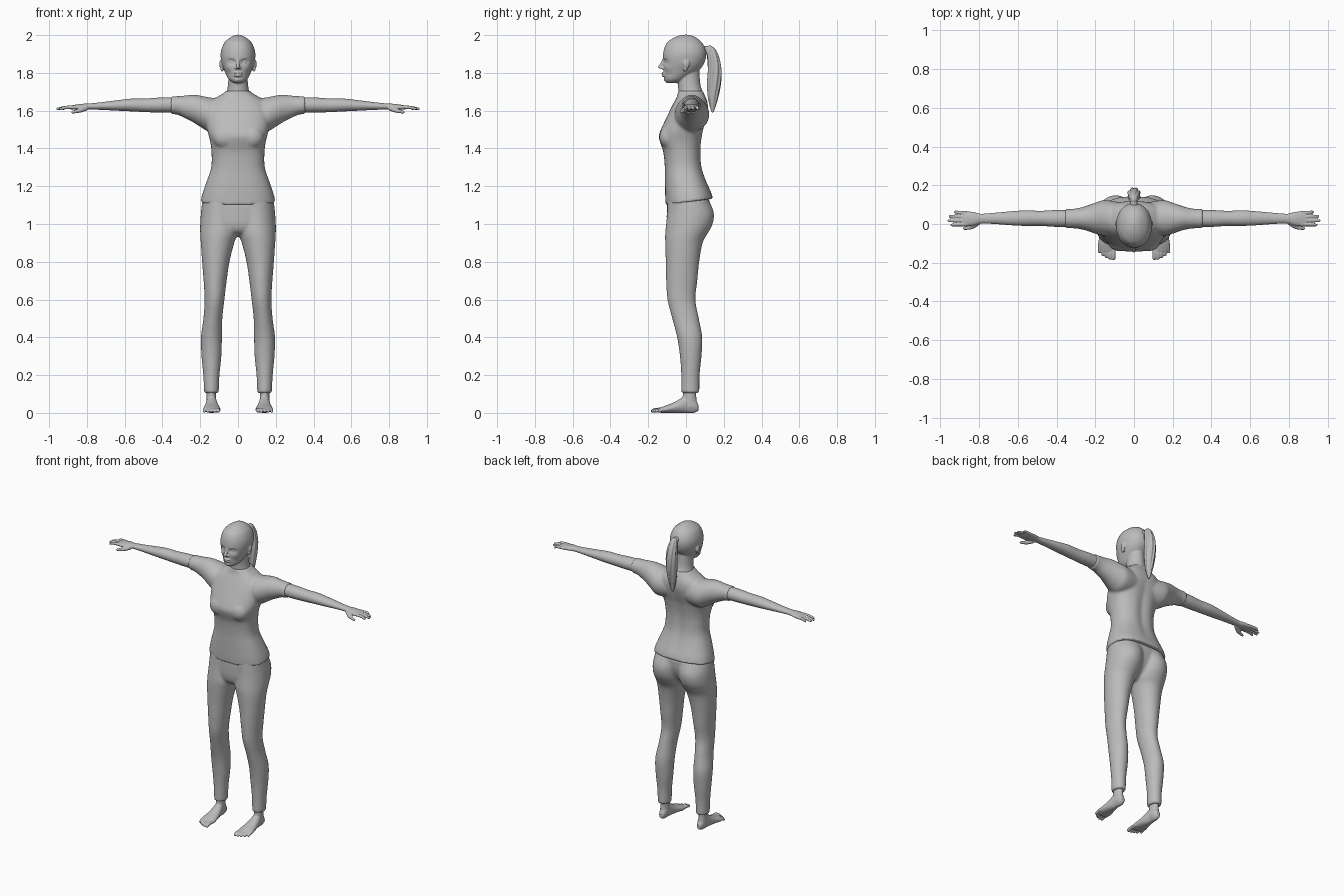
import bpy
import bmesh
import math
from mathutils import Matrix, Vector

# All part measurements are in hundredths of a unit
UNIT = 0.01

cube = bpy.data.objects.get("Cube")
if cube:
    bpy.data.objects.remove(cube, do_unlink=True)

grey = bpy.data.materials.new("plain grey")
grey.use_nodes = True
colour = (0.5, 0.5, 0.5, 1)
grey.diffuse_color = colour
for node in grey.node_tree.nodes:
    if node.type == "BSDF_PRINCIPLED":
        node.inputs["Base Color"].default_value = colour
        node.inputs["Roughness"].default_value = 0.7


def smooth_rows(rows, steps=6):
    """Spline through rows of numbers."""
    rows = [Vector(r) for r in rows]
    out = []
    for i in range(len(rows) - 1):
        b, c = rows[i], rows[i + 1]
        a = rows[i - 1] if i else b * 2 - c
        d = rows[i + 2] if i + 2 < len(rows) else c * 2 - b
        for k in range(steps):
            t = k / steps
            out.append(b + (c - a) * (t / 2)
                       + (a * 2 - b * 5 + c * 4 - d) * (t * t / 2)
                       + (b * 3 - a - c * 3 + d) * (t * t * t / 2))
    return out + [rows[-1]]


def skin(bm, rings):
    """Close a stack of rings into a solid."""
    loops = [[bm.verts.new(p) for p in ring] for ring in rings]
    n = len(loops[0])
    for low, high in zip(loops, loops[1:]):
        for i in range(n):
            j = (i + 1) % n
            bm.faces.new((low[i], low[j], high[j], high[i]))
    bm.faces.new(loops[0])
    bm.faces.new(loops[-1])


def loft(bm, axis, rows, power=2.0, ripple=0.0, n=48):
    """Rows: place on axis, then extents (min, max, min, max) across it.
    A row of four has a half width in place of the first min and max."""
    if len(rows[0]) == 4:
        rows = [(t, -w, w, lo, hi) for t, w, lo, hi in rows]
    rings = []
    for k, (t, u0, u1, v0, v1) in enumerate(smooth_rows(rows)):
        ring = []
        for i in range(n):
            a = math.tau * i / n
            c, s = math.cos(a), math.sin(a)
            r = 0.5 * (1 + ripple * math.cos(8 * a + k / 6))
            u = (u0 + u1) / 2 + (u1 - u0) * r * math.copysign(abs(c) ** (2 / power), c)
            v = (v0 + v1) / 2 + (v1 - v0) * r * math.copysign(abs(s) ** (2 / power), s)
            ring.append({"x": (t, u, v), "y": (u, t, v), "z": (u, v, t)}[axis])
        rings.append(ring)
    skin(bm, rings)


def tube(bm, rows, n=14):
    """Round-ended finger through rows of x, y, z, radius."""
    pts = smooth_rows(rows, 4)
    way = (pts[-1] - pts[-2]).to_3d().normalized()
    tip, r = pts[-1].to_3d(), pts[-1][3]
    pts += [Vector((*(tip + way * r * math.sin(a)), r * math.cos(a))) for a in (0.5, 1.0, 1.4)]
    turn = (tip - pts[0].to_3d()).to_track_quat("Z", "Y")
    skin(bm, [[p.to_3d() + turn @ Vector((math.cos(a), math.sin(a), 0)) * p[3]
               for a in (math.tau * i / n for i in range(n))] for p in pts])


def ball(bm, centre, radii):
    place = Matrix.Translation(centre) @ Matrix.Diagonal((*radii, 1))
    bmesh.ops.create_uvsphere(bm, u_segments=24, v_segments=16, radius=1, matrix=place)


def press(bm, centre, radii, push):
    """Soft dent or bulge along y."""
    for v in bm.verts:
        d = sum(((a - b) / r) ** 2 for a, b, r in zip(v.co, centre, radii))
        v.co.y += push * math.exp(-d)


def mirror(bm):
    copy = bmesh.ops.duplicate(bm, geom=bm.verts[:] + bm.edges[:] + bm.faces[:])["geom"]
    for v in copy:
        if isinstance(v, bmesh.types.BMVert):
            v.co.x *= -1


def finish(bm, name, voxel, rounds):
    """Fuse overlapping solids into one smooth surface."""
    bmesh.ops.recalc_face_normals(bm, faces=bm.faces[:])
    bm.transform(Matrix.Scale(UNIT, 4))
    for f in bm.faces:
        f.smooth = True
    mesh = bpy.data.meshes.new(name)
    bm.to_mesh(mesh)
    bm.free()
    mesh.materials.append(grey)
    ob = bpy.data.objects.new(name, mesh)
    bpy.context.collection.objects.link(ob)
    fuse = ob.modifiers.new("fuse", "REMESH")
    fuse.mode = "VOXEL"
    fuse.voxel_size = voxel * UNIT
    fuse.use_smooth_shade = True
    soften = ob.modifiers.new("soften", "SMOOTH")
    soften.factor = 0.5
    soften.iterations = rounds


# Shirt: sleeves, then torso, bust, spine groove and slanted hem
bm = bmesh.new()
loft(bm, "x", [(6, -5, 11, 150, 166), (15, -6, 12.3, 149, 167), (20, -5, 11, 151.5, 168),
               (24, -3.6, 9.6, 154, 168.4), (28, -2.6, 8.4, 156, 168),
               (32, -2.2, 7.8, 157.8, 167.7), (35.5, -2.2, 7.8, 158.3, 167.6)])
ball(bm, (7, -9.4, 146), (6.5, 4.7, 6))
mirror(bm)
loft(bm, "z", [(111.5, 19.8, -10.8, 14.4), (116, 18.8, -11, 13.2), (122, 16.8, -11.1, 11),
               (130, 14.2, -11.2, 8.6), (138, 14, -12, 8), (143, 14.6, -13.6, 8.3),
               (146.5, 15.4, -14.4, 8.8), (150, 16.3, -13.3, 9.4), (155, 17, -11, 10.8),
               (160, 17, -8.6, 11.8), (164, 15, -6.6, 11.6), (167, 11.5, -5, 10.6),
               (169, 8, -4.4, 9.6), (170.5, 6.4, -4.2, 9)], power=2.4)
press(bm, (0, 10, 140), (3, 6, 18), -1.2)
for v in bm.verts:
    v.co.z += 0.13 * v.co.y * min(1, max(0, (126 - v.co.z) / 14))
finish(bm, "shirt", 0.8, 4)

# Trousers: legs fused to a pelvis
bm = bmesh.new()
loft(bm, "z", [(113, -3, 18.8, -9.8, 12), (106, -1, 19.6, -10, 14.7), (100, -0.5, 20, -10.5, 14.1),
               (95, 0, 20, -11, 11.5), (90, 2, 19.7, -11, 8.8), (80, 4.5, 19, -10.7, 7),
               (70, 6, 18.2, -10.5, 6), (60, 7.2, 17.7, -9.8, 5), (50, 8.3, 18.3, -7.3, 6.8),
               (40, 8.5, 19.6, -4.7, 8.6), (30, 8.8, 19.3, -3.2, 8.2),
               (20, 9.8, 18.4, -2.5, 7.2), (10.5, 10.2, 17.9, -2.5, 7.1)])
mirror(bm)
loft(bm, "z", [(113, 18.8, -10, 12.5), (106, 18.6, -10.2, 12), (100, 16, -10, 9.5),
               (96, 10, -8.5, 6), (93.5, 3, -4, 3)], power=2.3)
finish(bm, "trousers", 0.8, 4)

# Head: skull and jaw first, shaped face, then features
bm = bmesh.new()
loft(bm, "z", [(200.2, 0.8, -1, 1), (199.4, 3, -4.6, 4), (198, 5.2, -7.5, 6.3), (196, 7.2, -10, 8.5),
               (193, 8.6, -11.5, 10.2), (190, 9.2, -12.1, 10.7), (187, 9, -12.3, 10.3),
               (184, 8.3, -12, 9), (181, 7.1, -11.8, 6.5), (178, 5.8, -11.7, 2),
               (176, 4.4, -11.2, -1), (174.6, 2.3, -10.3, -4)], power=2.1, n=64)
for side in (-1, 1):
    press(bm, (3.4 * side, -11, 186), (1.9, 4, 1.3), 1.5)
    press(bm, (5 * side, -9, 182.5), (2, 4, 1.5), -0.5)
    press(bm, (5 * side, -8, 179), (1.6, 4, 1.5), 0.5)
press(bm, (0, -11, 176.3), (1.8, 4, 1), -0.5)
press(bm, (0, -11, 177.6), (2, 4, 0.6), 0.4)
for side in (-1, 1):
    ball(bm, (3.3 * side, -9.6, 185.7), (1.3, 1.3, 1.1))
    tube(bm, [(1.6 * side, -11.6, 187.4, 0.5), (3.4 * side, -11.1, 188, 0.5),
              (5.2 * side, -9.5, 187.4, 0.4)])
    ball(bm, (1 * side, -12.5, 182.5), (0.8, 1, 0.7))
    ball(bm, (8.9 * side, 0.2, 184.6), (1, 1.7, 2.4))
    ball(bm, (8.5 * side, -0.3, 182.2), (0.8, 1.1, 1.6))
tube(bm, [(0, -11.6, 187.3, 0.8), (0, -12.6, 185, 0.9), (0, -13.8, 183.2, 1)])
for height, reach, thick in ((179.8, -12, 0.6), (178.6, -11.9, 0.7)):
    ball(bm, (0, reach, height), (2.4, 1, thick))
loft(bm, "z", [(166, 7, -3.5, 9.6), (170, 6, -4, 8.8), (173, 5.4, -4.2, 7.8),
               (177, 5.1, -4.5, 7.3), (183, 5, -4, 7)])
finish(bm, "head_and_neck", 0.4, 3)

# Ponytail: rippled lock hanging from a tie
bm = bmesh.new()
loft(bm, "z", [(194.4, 0.8, 11.5, 13.4), (192.5, 2, 10.5, 15.5), (188, 2.9, 11.3, 17.5),
               (182, 3.3, 11.6, 18.7), (175, 3.1, 11.3, 18.5), (168, 2.4, 11.6, 17.2),
               (162, 1.3, 12.7, 15.6), (159, 0.4, 13.6, 14.5)], ripple=0.09, n=80)
ball(bm, (0, 10.4, 192.4), (1.8, 2, 1.8))
finish(bm, "ponytail", 0.35, 1)

# Arms and hands
bm = bmesh.new()
loft(bm, "x", [(30, -1.5, 7, 159, 167), (40, -1.5, 7.2, 159, 167), (48, -1, 6.8, 159.2, 166.5),
               (56, -1, 7, 159.6, 166.4), (64, -0.6, 6.5, 160, 165.5), (72, 0, 5.8, 160.4, 164.5),
               (79, 0.2, 5.3, 160.6, 163.8), (83, -0.8, 6.2, 160.5, 163.6),
               (87, -1.2, 6.6, 160.5, 163), (89, -0.8, 6.2, 160.8, 162.6)])
for i, reach in enumerate((94, 95.6, 95, 92.4)):
    across = -0.3 + 2 * i
    tube(bm, [(86, across, 161.8, 0.95), (91, across * 1.05, 161.7, 0.9),
              (reach, across * 1.12 - 0.2, 161, 0.7)])
tube(bm, [(80, 1, 161.5, 1.3), (83.5, -1.4, 160.2, 1.2), (87.5, -2.4, 159.2, 0.8)])
mirror(bm)
finish(bm, "arms_and_hands", 0.38, 2)

# Bare feet with ankles and toes
bm = bmesh.new()
loft(bm, "y", [(6.5, 12.6, 15.4, 1, 4.5), (4, 11.5, 16.3, 0, 8.5), (0, 11.2, 16.8, 0, 9.5),
               (-3, 10.6, 17.3, 0, 7.5), (-7, 9.8, 18, 0, 5.3), (-11, 9.2, 18.5, 0, 3.8),
               (-14, 9.4, 17.4, 0.1, 2.7)])
loft(bm, "z", [(3, 11.2, 16.6, -2, 6), (7, 11.5, 16.6, -2, 5.6), (10, 11.6, 16.6, -1.6, 5.4),
               (15, 11.5, 16.8, -1.5, 6)])
for i, reach in enumerate((-17.7, -17.6, -16.8, -15.8, -14.4)):
    across, r = 10.5 + 1.85 * i, 1.15 - 0.08 * i
    tube(bm, [(across, -10, 1.6, r), (across, reach + 2.5, 1.7, r * 0.9), (across, reach, r, r * 0.9)])
mirror(bm)
finish(bm, "feet", 0.38, 2)
